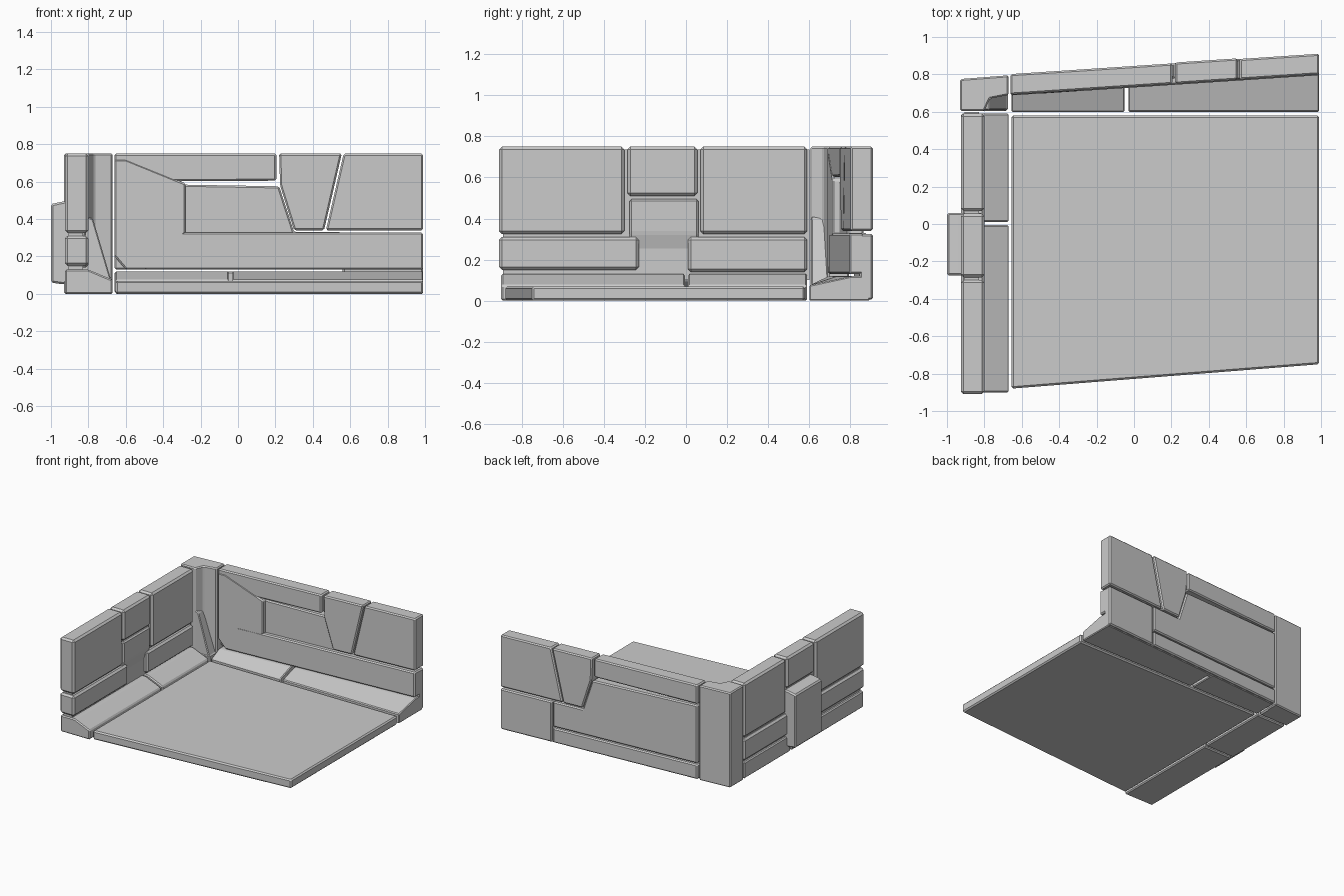
import bpy, bmesh

cube = bpy.data.objects.get("Cube")
if cube:
    bpy.data.objects.remove(cube, do_unlink=True)

stone_mat = bpy.data.materials.new("grey stone")
stone_mat.use_nodes = True
GREY = (0.6, 0.6, 0.6, 1)
stone_mat.diffuse_color = GREY
stone_mat.node_tree.nodes["Principled BSDF"].inputs["Base Color"].default_value = GREY

SKEW = 0.066  # the back wall runs slightly out of square


def stone(name, outline, axis, lo, hi, bevel=0.012, skew=0.0):
    """Extrude an outline along an axis, skew it in plan and chip its edges."""
    place = {"x": lambda a, b, d: (d, a, b),
             "y": lambda a, b, d: (a, d, b),
             "z": lambda a, b, d: (a, b, d)}[axis]
    bm = bmesh.new()
    rings = [[bm.verts.new(place(a, b, d)) for a, b in outline] for d in (lo, hi)]
    n = len(outline)
    bm.faces.new(rings[0])
    bm.faces.new(rings[1][::-1])
    for i in range(n):
        j = (i + 1) % n
        bm.faces.new((rings[0][i], rings[1][i], rings[1][j], rings[0][j]))
    for v in bm.verts:
        v.co.y += skew * v.co.x
    bmesh.ops.recalc_face_normals(bm, faces=bm.faces)
    if bevel:
        bmesh.ops.bevel(bm, geom=bm.edges[:], offset=bevel, segments=1,
                        affect='EDGES', clamp_overlap=True)
    mesh = bpy.data.meshes.new(name)
    bm.to_mesh(mesh)
    bm.free()
    mesh.materials.append(stone_mat)
    obj = bpy.data.objects.new(name, mesh)
    bpy.context.collection.objects.link(obj)
    return obj


def rect(a0, a1, b0, b1):
    return [(a0, b0), (a1, b0), (a1, b1), (a0, b1)]


# Floor slab with a thin lip underneath
stone("floor_slab", [(-0.655, -0.88), (0.99, -0.75), (0.99, 0.58), (-0.655, 0.58)],
      "z", 0.0, 0.07, 0.01)

# Sloping border stones along the side wall
side_border = [(-0.925, 0), (-0.67, 0), (-0.67, 0.075), (-0.8, 0.13), (-0.925, 0.13)]
stone("side_border_front", side_border, "y", -0.9, -0.005, 0.008)
stone("side_border_rear", side_border, "y", 0.01, 0.59, 0.008)

# Sloping border stones under the back wall
for name, x0, x1 in (("back_border_inner", -0.655, -0.05), ("back_border_outer", -0.03, 0.99)):
    border = stone(name, [(0.6, 0), (0.83, 0), (0.83, 0.12), (0.74, 0.12), (0.6, 0.075)],
                   "x", x0, x1, 0.006)
    for v in border.data.vertices:
        if v.co.y > 0.65:
            v.co.y += SKEW * v.co.x

# Side wall courses
for name, y0, y1, z0, z1 in (
        ("side_lower_front", -0.91, -0.23, 0.15, 0.31),
        ("side_lower_rear", 0.01, 0.59, 0.14, 0.31),
        ("side_upper_front", -0.91, -0.3, 0.325, 0.75),
        ("side_cap_middle", -0.285, 0.055, 0.51, 0.75),
        ("side_upper_rear", 0.07, 0.59, 0.325, 0.75)):
    stone(name, rect(y0, y1, z0, z1), "x", -0.925, -0.8, 0.014)
stone("side_wall_core", rect(-0.89, 0.6, 0.1, 0.735), "x", -0.905, -0.83, 0)

# Stone pushed out through the side wall
stone("side_through_stone",
      [(-1, 0.06), (-1, 0.48), (-0.93, 0.495), (-0.81, 0.495), (-0.81, 0.33),
       (-0.87, 0.1), (-0.93, 0.05)], "y", -0.275, 0.06, 0.01)

# Corner pillar with a chipped foot
stone("corner_pillar",
      [(-0.93, 0.605), (-0.8, 0.605), (-0.77, 0.67), (-0.67, 0.69), (-0.67, 0.795),
       (-0.93, 0.775)], "z", 0, 0.75, 0.008)
stone("corner_foot", rect(-0.92, -0.675, 0.605, 0.75), "z", 0, 0.09, 0.01)
stone("corner_buttress", [(-0.82, 0.08), (-0.68, 0.08), (-0.775, 0.4), (-0.82, 0.42)],
      "y", 0.61, 0.72, 0.006)

# Back wall stones
back_front, back_rear = 0.735, 0.845
for name, outline, front, rear in (
        ("back_top_stone", [(-0.66, 0.6), (0.205, 0.605), (0.205, 0.75), (-0.66, 0.75)],
         back_front, back_rear),
        ("back_keystone", [(0.3, 0.34), (0.46, 0.34), (0.555, 0.75), (0.22, 0.75), (0.225, 0.58)],
         back_front, back_rear + 0.004),
        ("back_end_upper", [(0.47, 0.34), (0.99, 0.34), (0.99, 0.75), (0.565, 0.75)],
         back_front, back_rear),
        ("back_end_lower", rect(0.56, 0.99, 0.005, 0.325), 0.78, back_rear),
        ("back_band", rect(-0.5, 0.99, 0.13, 0.328), back_front - 0.005, 0.8),
        ("back_left_stone", [(-0.66, 0.2), (-0.6, 0.13), (-0.49, 0.13), (-0.28, 0.325),
                             (-0.28, 0.59), (-0.6, 0.72), (-0.66, 0.72)], back_front - 0.004, 0.8),
        ("back_middle_stone", [(-0.66, 0.13), (0.55, 0.13), (0.55, 0.33), (0.3, 0.33),
                               (0.22, 0.575), (-0.66, 0.59)], 0.765, back_rear),
        ("back_foot_stone", rect(-0.66, 0.55, 0.005, 0.12), 0.78, back_rear)):
    stone(name, outline, "y", front, rear, 0.009, SKEW)
